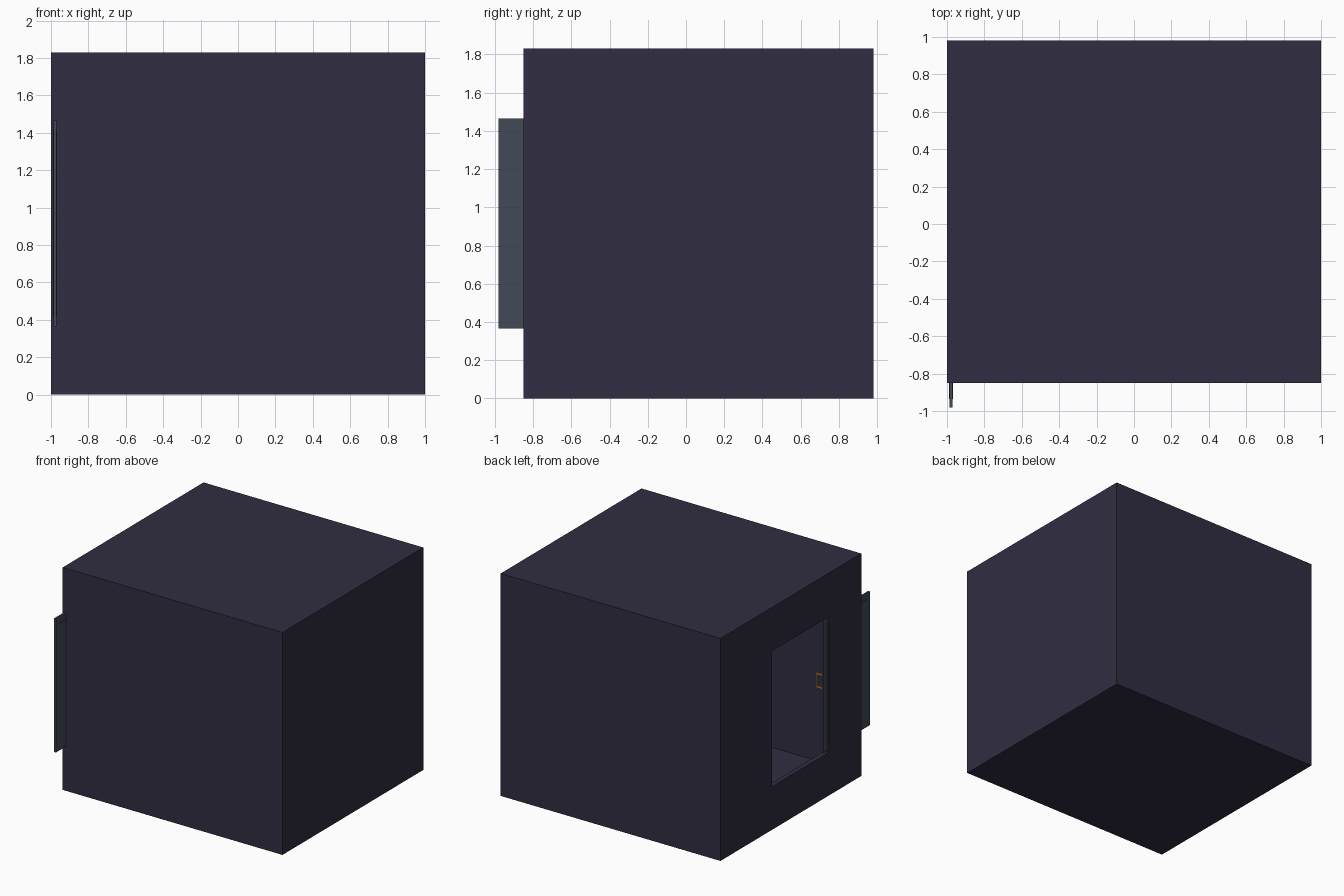
import bpy, bmesh

if "Cube" in bpy.data.objects:
    bpy.data.objects.remove(bpy.data.objects["Cube"])

def material(name, rgb):
    m = bpy.data.materials.new(name)
    m.diffuse_color = (*rgb, 1)
    m.use_nodes = True
    m.node_tree.nodes["Principled BSDF"].inputs["Base Color"].default_value = m.diffuse_color
    return m

WALL = material("wall_purple", (0.030, 0.027, 0.054))
DOOR = material("door_slate", (0.055, 0.067, 0.090))
BRASS = material("handle_orange", (0.80, 0.33, 0.08))

def box(name, lo, hi, mat=None):
    """Box between two opposite corners."""
    bpy.ops.mesh.primitive_cube_add(size=1, location=[(a + b) / 2 for a, b in zip(lo, hi)])
    o = bpy.context.object
    o.name = name
    o.scale = [b - a for a, b in zip(lo, hi)]
    bpy.ops.object.transform_apply(location=False, rotation=False, scale=True)
    if mat:
        o.data.materials.append(mat)
    return o

def cut(target, cutter):
    cutter.hide_render = True
    m = target.modifiers.new("cut", 'BOOLEAN')
    m.operation, m.object, m.solver = 'DIFFERENCE', cutter, 'EXACT'
    bpy.context.view_layer.objects.active = target
    bpy.ops.object.modifier_apply(modifier=m.name)
    bpy.data.objects.remove(cutter)

# Hollow room with a doorway in its left wall
T = 0.04
Y0, Y1, H = -0.85, 0.98, 1.83
room = box("room_shell", (-1, Y0, 0), (1, Y1, H), WALL)
cut(room, box("cavity", (-1 + T, Y0 + T, T), (1 - T, Y1 - T, H - T)))
cut(room, box("doorway", (-1.1, -0.43, 0.355), (-0.9, 0.313, 1.47)))

# Sliding door running in the wall thickness, with a raised panel on both sides
DX, D0, D1, Z0, Z1 = -0.979, -0.98, -0.38, 0.365, 1.465
box("sliding_door", (DX - 0.008, D0, Z0), (DX + 0.008, D1, Z1), DOOR)
door_panel = box("door_panel", (DX - 0.011, D0 + 0.045, Z0 + 0.05),
                 (DX + 0.011, D1 - 0.045, Z1 - 0.05), DOOR)

# Pull handle on the inner side of the door
HY, HZ0, HZ1, R = -0.405, 0.875, 0.995, 0.006
X0, X1 = DX + 0.006, -0.902
box("handle_grip", (X1 - 2 * R, HY - R, HZ0), (X1, HY + R, HZ1), BRASS)
for label, z in (("lower", HZ0), ("upper", HZ1 - 2 * R)):
    box("handle_post_" + label, (X0, HY - R, z), (X1 - 2 * R, HY + R, z + 2 * R), BRASS)
